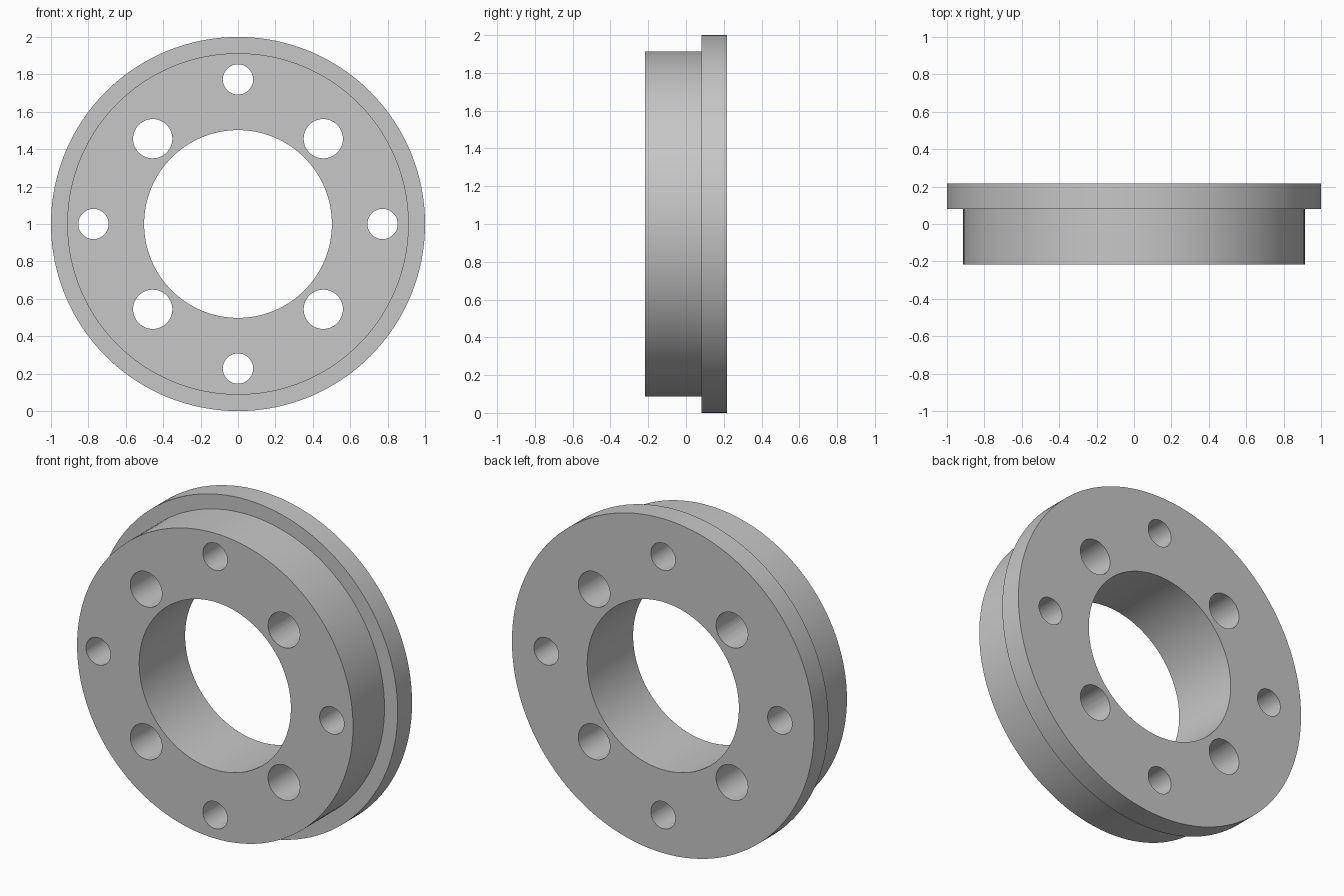
import bpy, bmesh, math
from mathutils import Matrix, Vector

if "Cube" in bpy.data.objects:
    bpy.data.objects.remove(bpy.data.objects["Cube"])

SEG = 128
FRONT, STEP, BACK = -0.217, 0.081, 0.217

metal = bpy.data.materials.new("light_grey_metal")
metal.diffuse_color = (0.57, 0.57, 0.57, 1)
metal.use_nodes = True
metal.node_tree.nodes["Principled BSDF"].inputs["Base Color"].default_value = metal.diffuse_color


def finish(bm, name):
    bmesh.ops.recalc_face_normals(bm, faces=bm.faces)
    mesh = bpy.data.meshes.new(name)
    bm.to_mesh(mesh)
    bm.free()
    mesh.materials.append(metal)
    obj = bpy.data.objects.new(name, mesh)
    bpy.context.collection.objects.link(obj)
    return obj


# Stepped ring: closed (radius, y) profile turned about the y axis
profile = [(0.502, FRONT), (0.913, FRONT), (0.913, STEP),
           (1.0, STEP), (1.0, BACK), (0.502, BACK)]
bm = bmesh.new()
rings = []
for i in range(SEG):
    a = 2 * math.pi * i / SEG
    rings.append([bm.verts.new((r * math.cos(a), y, 1 + r * math.sin(a)))
                  for r, y in profile])
n = len(profile)
for i in range(SEG):
    p, q = rings[i], rings[(i + 1) % SEG]
    for j in range(n):
        k = (j + 1) % n
        bm.faces.new((p[j], p[k], q[k], q[j]))
flange = finish(bm, "flange_ring")

# Hole cutters: four small on the axes, four large on the diagonals
bm = bmesh.new()
for i in range(8):
    a = i * math.pi / 4
    dist, radius = (0.773, 0.081) if i % 2 == 0 else (0.645, 0.105)
    centre = Vector((dist * math.cos(a), 0, 1 + dist * math.sin(a)))
    bmesh.ops.create_cone(
        bm, cap_ends=True, segments=48, radius1=radius, radius2=radius, depth=1,
        matrix=Matrix.Translation(centre) @ Matrix.Rotation(math.pi / 2, 4, 'X'))
cutter = finish(bm, "bolt_hole_cutter")
cutter.hide_render = True

# Cut the bolt holes and shade the round walls smooth
mod = flange.modifiers.new("bolt_holes", 'BOOLEAN')
mod.operation = 'DIFFERENCE'
mod.solver = 'EXACT'
mod.object = cutter
bpy.context.view_layer.objects.active = flange
flange.select_set(True)
bpy.ops.object.modifier_apply(modifier=mod.name)
bpy.data.objects.remove(cutter)
bpy.ops.object.shade_smooth_by_angle(angle=math.radians(30))
